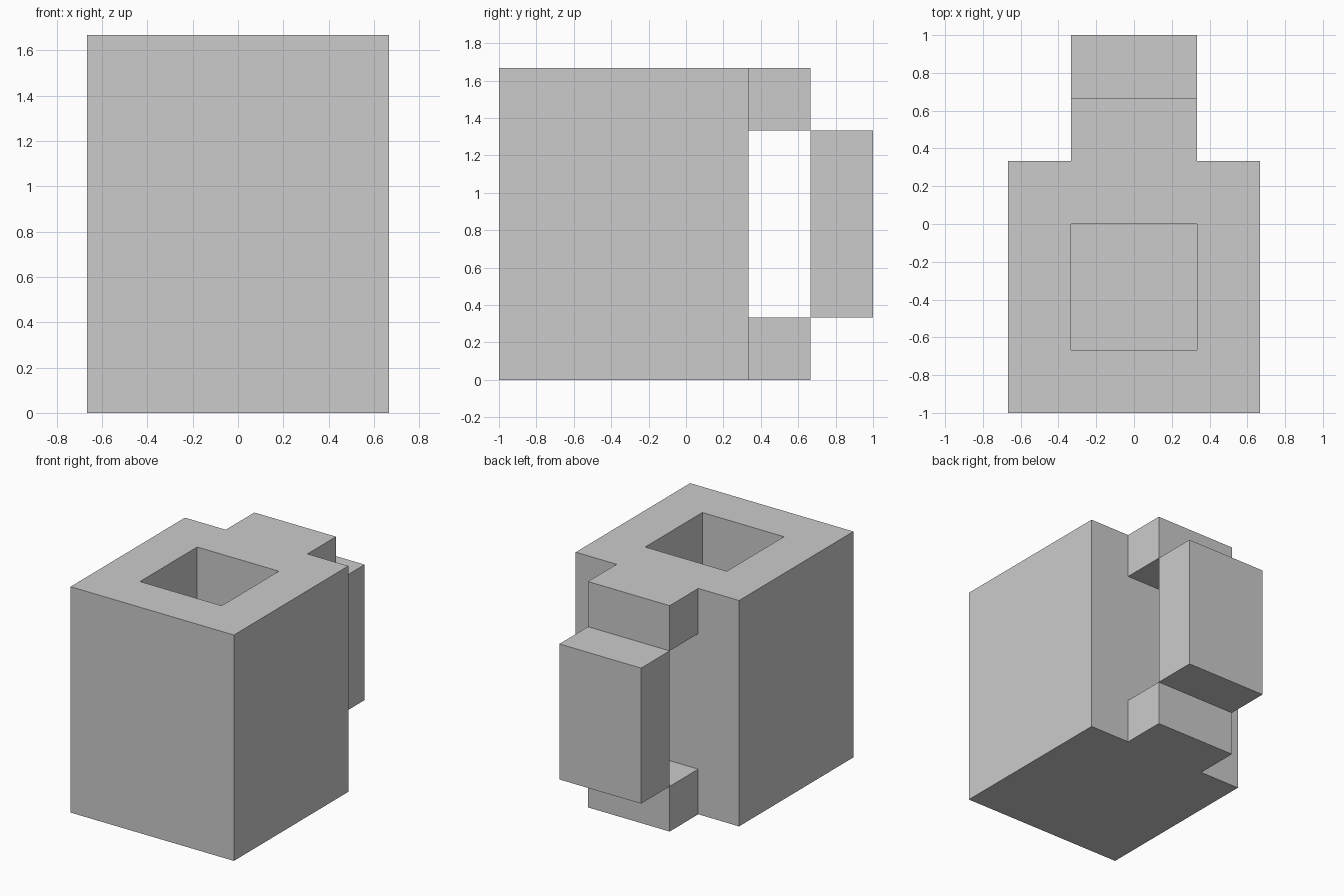
import bpy, bmesh, math
from itertools import product

if "Cube" in bpy.data.objects:
    bpy.data.objects.remove(bpy.data.objects["Cube"])

U = 1 / 3  # block size; every part sits on this grid


def cells(x, y, z):
    """All grid blocks inside the given ranges, in block units."""
    return set(product(range(*x), range(*y), range(*z)))


def block_object(name, solid):
    """Skin a set of blocks with outer faces only, then merge flat areas."""
    bm = bmesh.new()
    for cell in solid:
        for axis, step in product(range(3), (0, 1)):
            neighbour = list(cell)
            neighbour[axis] += 2 * step - 1
            if tuple(neighbour) in solid:
                continue
            corners = []
            for a, b in ((0, 0), (1, 0), (1, 1), (0, 1)):
                p = list(cell)
                p[axis] += step
                p[(axis + 1) % 3] += a
                p[(axis + 2) % 3] += b
                corners.append(bm.verts.new([c * U for c in p]))
            bm.faces.new(corners if step else corners[::-1])
    bmesh.ops.remove_doubles(bm, verts=bm.verts, dist=1e-4)
    bmesh.ops.dissolve_limit(bm, angle_limit=math.radians(1),
                             verts=bm.verts, edges=bm.edges)
    mesh = bpy.data.meshes.new(name)
    bm.to_mesh(mesh)
    bm.free()
    obj = bpy.data.objects.new(name, mesh)
    bpy.context.collection.objects.link(obj)
    return obj


# Hollow cup with a one-block floor and walls
cup = cells((-2, 2), (-3, 1), (0, 5)) - cells((-1, 1), (-2, 0), (1, 5))

# Upper and lower handle arms, joined to the back of the cup
for z in (0, 4):
    cup |= cells((-1, 1), (1, 2), (z, z + 1))
block_object("mug_body", cup)

# Upright grip, meeting the arms along their edges
block_object("handle_grip", cells((-1, 1), (2, 3), (1, 4)))
